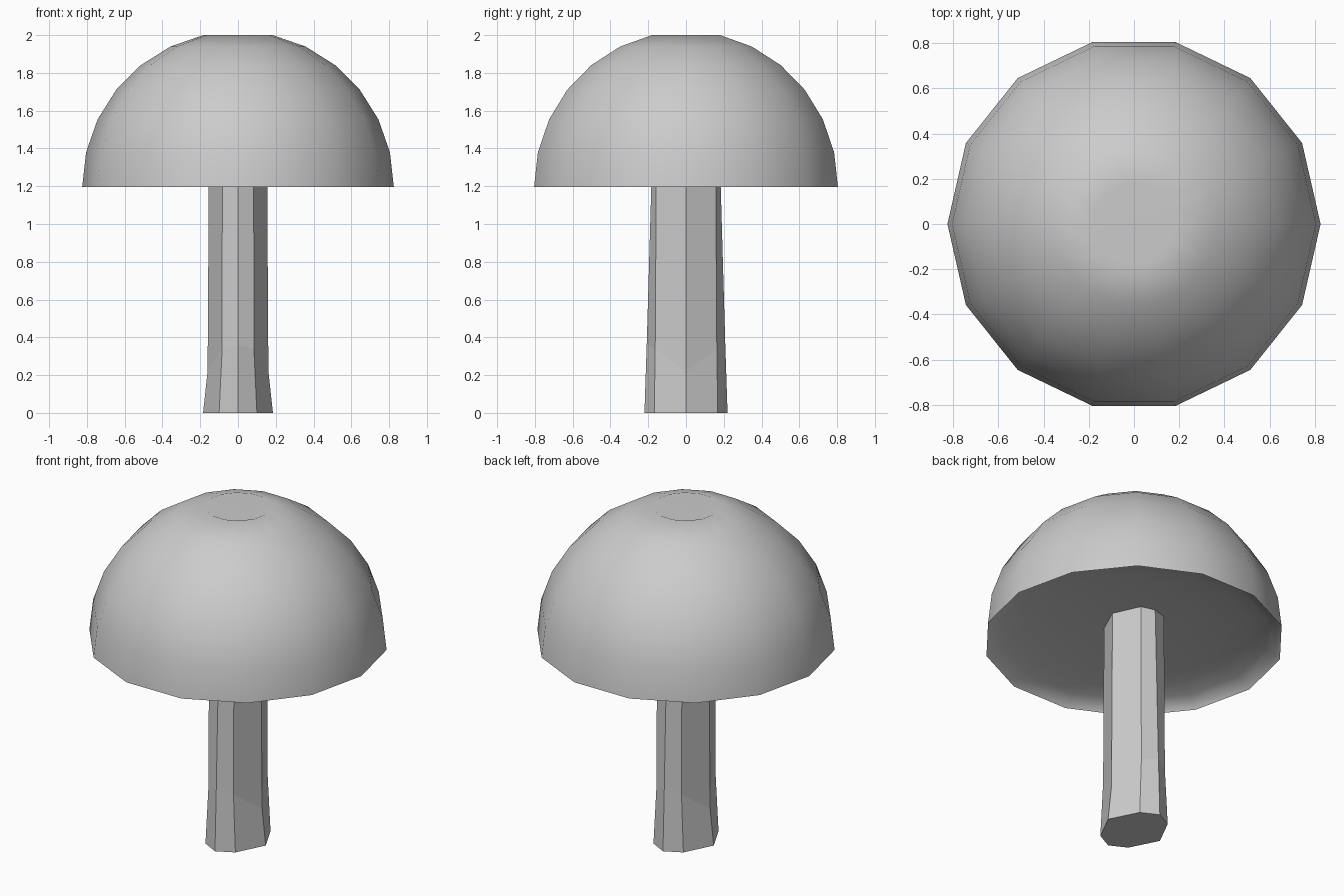
import bpy, bmesh
from math import sin, cos, pi, radians

if "Cube" in bpy.data.objects:
    bpy.data.objects.remove(bpy.data.objects["Cube"])


def loft(name, rings, bottom=None, top=None, smooth=None):
    """Skin stacked rings of points; ends close to a pole point or a flat face."""
    bm = bmesh.new()
    loops = [[bm.verts.new(p) for p in ring] for ring in rings]
    n = len(loops[0])
    for a, b in zip(loops, loops[1:]):
        for i in range(n):
            j = (i + 1) % n
            bm.faces.new((a[i], a[j], b[j], b[i]))
    for loop, pole in ((loops[0][::-1], bottom), (loops[-1], top)):
        if pole is None:
            bm.faces.new(loop)
        else:
            tip = bm.verts.new((0, 0, pole))
            for i in range(n):
                bm.faces.new((loop[i], loop[(i + 1) % n], tip))
    bmesh.ops.recalc_face_normals(bm, faces=bm.faces[:])
    mesh = bpy.data.meshes.new(name)
    bm.to_mesh(mesh)
    bm.free()
    obj = bpy.data.objects.new(name, mesh)
    bpy.context.collection.objects.link(obj)
    if smooth:
        bpy.ops.object.select_all(action='DESELECT')
        obj.select_set(True)
        bpy.context.view_layer.objects.active = obj
        bpy.ops.object.shade_smooth_by_angle(angle=radians(smooth))
    return obj


# Cap: 14-sided dome with dimpled crown and a shallow domed underside
SIDES, RADIUS, BASE, HOLLOW = 14, 0.825, 1.196, 0.12


def cap_ring(k, height):
    a = k * pi / 14
    r, z = RADIUS * sin(a), BASE + height * cos(a)
    return [(r * cos(2 * pi * i / SIDES), r * sin(2 * pi * i / SIDES), z)
            for i in range(SIDES)]


underside = [cap_ring(k, HOLLOW) for k in range(1, 7)]
dome = [cap_ring(k, RADIUS) for k in range(7, 0, -1)]
loft("mushroom_cap", underside + dome, bottom=BASE + HOLLOW, top=1.92, smooth=60)


# Stem: uneven octagon, flared at the foot
def stem_ring(side, diagonal, front, z_side, z_diag, z_front):
    dx, dy = diagonal
    return [(side, 0, z_side), (dx, dy, z_diag), (0, front, z_front), (-dx, dy, z_diag),
            (-side, 0, z_side), (-dx, -dy, z_diag), (0, -front, z_front), (dx, -dy, z_diag)]


loft("mushroom_stem", [
    stem_ring(0.185, (0.10, 0.168), 0.22, 0, 0, 0),
    stem_ring(0.161, (0.084, 0.163), 0.208, 0.22, 0.34, 0.36),
    stem_ring(0.154, (0.083, 0.157), 0.180, 1.33, 1.33, 1.33),
])
